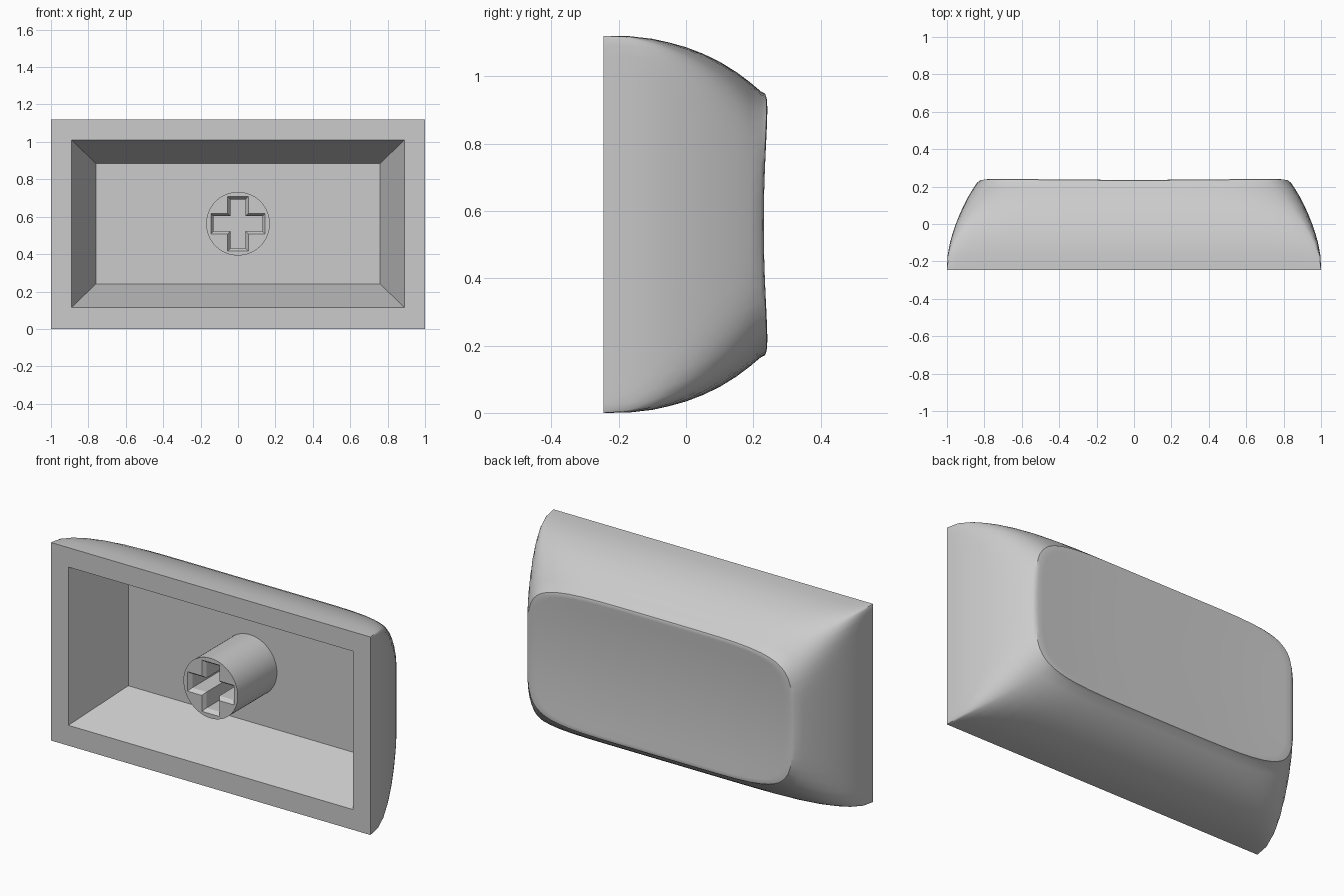
import bpy, bmesh, math

if "Cube" in bpy.data.objects:
    bpy.data.objects.remove(bpy.data.objects["Cube"])

ZC = 0.56          # height of the cap's centre line
FRONT = -0.245     # open rim plane
FLOOR = 0.105      # cavity floor plane

grey = bpy.data.materials.new("light grey plastic")
grey.diffuse_color = (0.6, 0.6, 0.6, 1)
grey.use_nodes = True
grey.node_tree.nodes["Principled BSDF"].inputs["Base Color"].default_value = grey.diffuse_color


def finish(bm, name):
    bmesh.ops.recalc_face_normals(bm, faces=bm.faces)
    me = bpy.data.meshes.new(name)
    bm.to_mesh(me)
    bm.free()
    me.materials.append(grey)
    ob = bpy.data.objects.new(name, me)
    bpy.context.collection.objects.link(ob)
    return ob


def smooth(ob):
    bpy.ops.object.select_all(action='DESELECT')
    ob.select_set(True)
    bpy.context.view_layer.objects.active = ob
    bpy.ops.object.shade_smooth_by_angle(angle=math.radians(32))


def bridge(bm, a, b):
    n = len(a)
    for i in range(n):
        j = (i + 1) % n
        bm.faces.new((a[i], a[j], b[j], b[i]))


# Unit square perimeter, denser toward the corners
N = 20
side = [math.sin((-1 + 2 * i / N) * math.pi / 2) for i in range(N)]
square = ([(s, -1) for s in side] + [(1, s) for s in side]
          + [(-s, 1) for s in side] + [(-1, -s) for s in side])


def outline(hx, hz, k):
    """Rectangle outline rounded as a superellipse of exponent 1/k."""
    pts = []
    for u, v in square:
        f = 1.0
        if k > 0.004:
            f = (abs(u) ** (1 / k) + abs(v) ** (1 / k)) ** -k
        pts.append((u * f * hx, v * f * hz))
    return pts


def dish(x, z):
    return 0.218 + 0.13 * z * z + 0.013 * abs(x / 0.8) ** 3


# Cap shell: bulging walls, dished back, hollow tapered cavity
profile = [  # depth, half width, half height
    (FRONT, 1.0, 0.56), (-0.17, 0.997, 0.559), (-0.1, 0.984, 0.551),
    (-0.05, 0.97, 0.54), (0.0, 0.953, 0.526), (0.05, 0.933, 0.507),
    (0.1, 0.91, 0.483), (0.15, 0.884, 0.452), (0.19, 0.86, 0.422),
    (0.222, 0.838, 0.395)]
bm = bmesh.new()


def ring(pts, depth, zc=ZC):
    return [bm.verts.new((x, depth(x, z) if callable(depth) else depth, zc + z))
            for x, z in pts]


rings = []
for y, hx, hz in profile:
    t = (y - FRONT) / (0.222 - FRONT)
    rings.append(ring(outline(hx, hz, 0.18 * t ** 1.6), y))
rim = outline(0.838, 0.395, 0.18)
for s, drop in ((0.985, 0.004), (0.965, 0.0005), (0.93, 0), (0.8, 0),
                (0.65, 0), (0.5, 0), (0.35, 0), (0.2, 0), (0.08, 0)):
    rings.append(ring([(x * s, z * s) for x, z in rim],
                      lambda x, z: dish(x, z) - drop))
for a, b in zip(rings, rings[1:]):
    bridge(bm, a, b)
bm.faces.new(rings[-1])
opening = ring(outline(0.89, 0.4475, 0), FRONT, 0.5625)
floor = ring(outline(0.76, 0.3225, 0), FLOOR, 0.5625)
bridge(bm, rings[0], opening)
bridge(bm, opening, floor)
bm.faces.new(floor)
smooth(finish(bm, "cap_shell"))

# Stem: round post standing on the cavity floor
bm = bmesh.new()
circle = [(0.17 * math.cos(math.tau * i / 64), 0.17 * math.sin(math.tau * i / 64))
          for i in range(64)]
a, b = ring(circle, FRONT, 0.5625), ring(circle, FLOOR + 0.005, 0.5625)
bridge(bm, a, b)
bm.faces.new(a)
bm.faces.new(b)
stem = finish(bm, "stem")


# Cross socket with a chamfered mouth, cut into the stem
def cross(l, w):
    return [(w, w), (w, l), (-w, l), (-w, w), (-l, w), (-l, -w),
            (-w, -w), (-w, -l), (w, -l), (w, -w), (l, -w), (l, w)]


bm = bmesh.new()
levels = [ring(cross(l, w), y, 0.5625) for l, w, y in (
    (0.145, 0.055, FRONT - 0.02), (0.145, 0.055, FRONT),
    (0.13, 0.04, FRONT + 0.022), (0.13, 0.04, 0.04))]
for a, b in zip(levels, levels[1:]):
    bridge(bm, a, b)
bm.faces.new(levels[0])
bm.faces.new(levels[-1])
cutter = finish(bm, "socket_cutter")
cutter.hide_render = True
mod = stem.modifiers.new("socket", 'BOOLEAN')
mod.operation = 'DIFFERENCE'
mod.solver = 'EXACT'
mod.object = cutter
bpy.context.view_layer.objects.active = stem
bpy.ops.object.modifier_apply(modifier=mod.name)
bpy.data.objects.remove(cutter)
smooth(stem)
